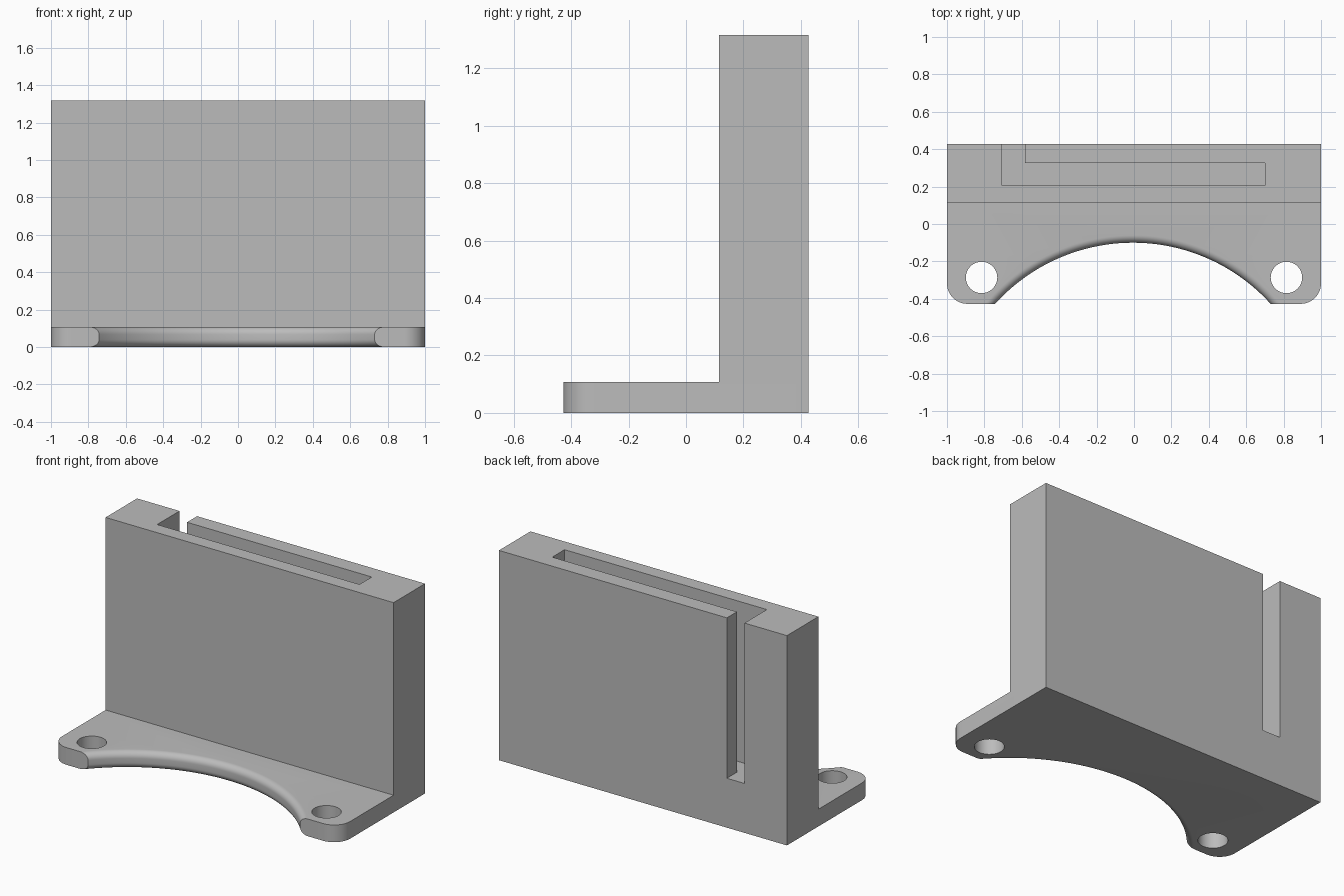
import bpy
import bmesh
from math import cos, sin, asin, radians, pi

default = bpy.data.objects.get("Cube")
if default:
    bpy.data.objects.remove(default)

# Main sizes
BACK, FRONT, WALL_Y = 0.427, -0.427, 0.115
BASE_Z, TOP_Z, SLOT_Z = 0.108, 1.317, 0.31
CORNER_R, ARC_R, ARC_X, ARC_TOP = 0.11, 0.993, -0.006, -0.1
LIP_R = 0.04

grey = bpy.data.materials.new("plain grey")
grey.use_nodes = True
grey.diffuse_color = (0.5, 0.5, 0.5, 1)
grey.node_tree.nodes["Principled BSDF"].inputs["Base Color"].default_value = (0.5, 0.5, 0.5, 1)


def arc(cx, cy, r, start, end, n):
    """Points along an arc, angles in radians."""
    angles = [start + (end - start) * i / n for i in range(n + 1)]
    return [(cx + r * cos(a), cy + r * sin(a)) for a in angles]


def extrude(bm, faces, height):
    new = bmesh.ops.extrude_face_region(bm, geom=faces)["geom"]
    verts = [g for g in new if isinstance(g, bmesh.types.BMVert)]
    bmesh.ops.translate(bm, verts=verts, vec=(0, 0, height))
    return [g for g in new if isinstance(g, bmesh.types.BMFace)]


def finish(bm, name):
    bmesh.ops.recalc_face_normals(bm, faces=bm.faces)
    mesh = bpy.data.meshes.new(name)
    bm.to_mesh(mesh)
    bm.free()
    mesh.materials.append(grey)
    obj = bpy.data.objects.new(name, mesh)
    bpy.context.collection.objects.link(obj)
    return obj


def prism(name, outline, z0, z1):
    bm = bmesh.new()
    face = bm.faces.new([bm.verts.new((x, y, z0)) for x, y in outline])
    extrude(bm, [face], z1 - z0)
    return finish(bm, name)


# Base outline: rounded front corners and a wide arched cut-out
arc_y = ARC_TOP - ARC_R
half = asin((FRONT - arc_y) / ARC_R)
arch = arc(ARC_X, arc_y, ARC_R, pi - half, half, 64)
left = arc(1 - CORNER_R, FRONT + CORNER_R, CORNER_R, -pi / 2, 0, 12)
right = arc(CORNER_R - 1, FRONT + CORNER_R, CORNER_R, pi, 1.5 * pi, 12)
outline = right + arch + left + [(1, WALL_Y), (-1, WALL_Y)]

bm = bmesh.new()
verts = [bm.verts.new((x, y, 0)) for x, y in outline]
base_face = bm.faces.new(verts)
back = [bm.verts.new((x, BACK, 0)) for x in (-1, 1)]
wall_face = bm.faces.new([verts[-1], verts[-2], back[1], back[0]])

# Raise the base, then the wall along the back
tops = extrude(bm, [base_face, wall_face], BASE_Z)
wall_top = [f for f in tops if f.calc_center_median().y > WALL_Y]
extrude(bm, wall_top, TOP_Z - BASE_Z)

# Round the upper and lower edges of the arch
def on_arch(v):
    return abs((v.co.x - ARC_X) ** 2 + (v.co.y - arc_y) ** 2 - ARC_R ** 2) < 1e-4


lip = [e for e in bm.edges if all(on_arch(v) for v in e.verts)
       and abs(e.verts[0].co.z - e.verts[1].co.z) < 1e-5]
bmesh.ops.bevel(bm, geom=lip, offset=LIP_R, segments=8, profile=0.5, affect='EDGES')
bracket = finish(bm, "bracket")

# Cutters: two screw holes and the L-shaped slot open to the back
cutters = [prism("screw_hole_cutter", arc(side * 0.815, -0.286, 0.084, 0, 2 * pi, 48)[:-1],
                 -0.1, 0.3) for side in (-1, 1)]
slot = [(-0.705, 0.205), (0.7, 0.205), (0.7, 0.327), (-0.583, 0.327), (-0.583, 0.6), (-0.705, 0.6)]
cutters.append(prism("slot_cutter", slot, SLOT_Z, TOP_Z + 0.2))

bpy.ops.object.select_all(action='DESELECT')
bpy.context.view_layer.objects.active = bracket
bracket.select_set(True)
for cutter in cutters:
    cutter.hide_render = True
    mod = bracket.modifiers.new("cut", 'BOOLEAN')
    mod.operation, mod.solver, mod.object = 'DIFFERENCE', 'EXACT', cutter
    bpy.ops.object.modifier_apply(modifier=mod.name)
    bpy.data.objects.remove(cutter)

# Merge flat regions and smooth the curved ones
bm = bmesh.new()
bm.from_mesh(bracket.data)
bmesh.ops.dissolve_limit(bm, angle_limit=radians(0.1), verts=bm.verts, edges=bm.edges)
bm.to_mesh(bracket.data)
bm.free()
bpy.ops.object.shade_smooth_by_angle(angle=radians(30))
